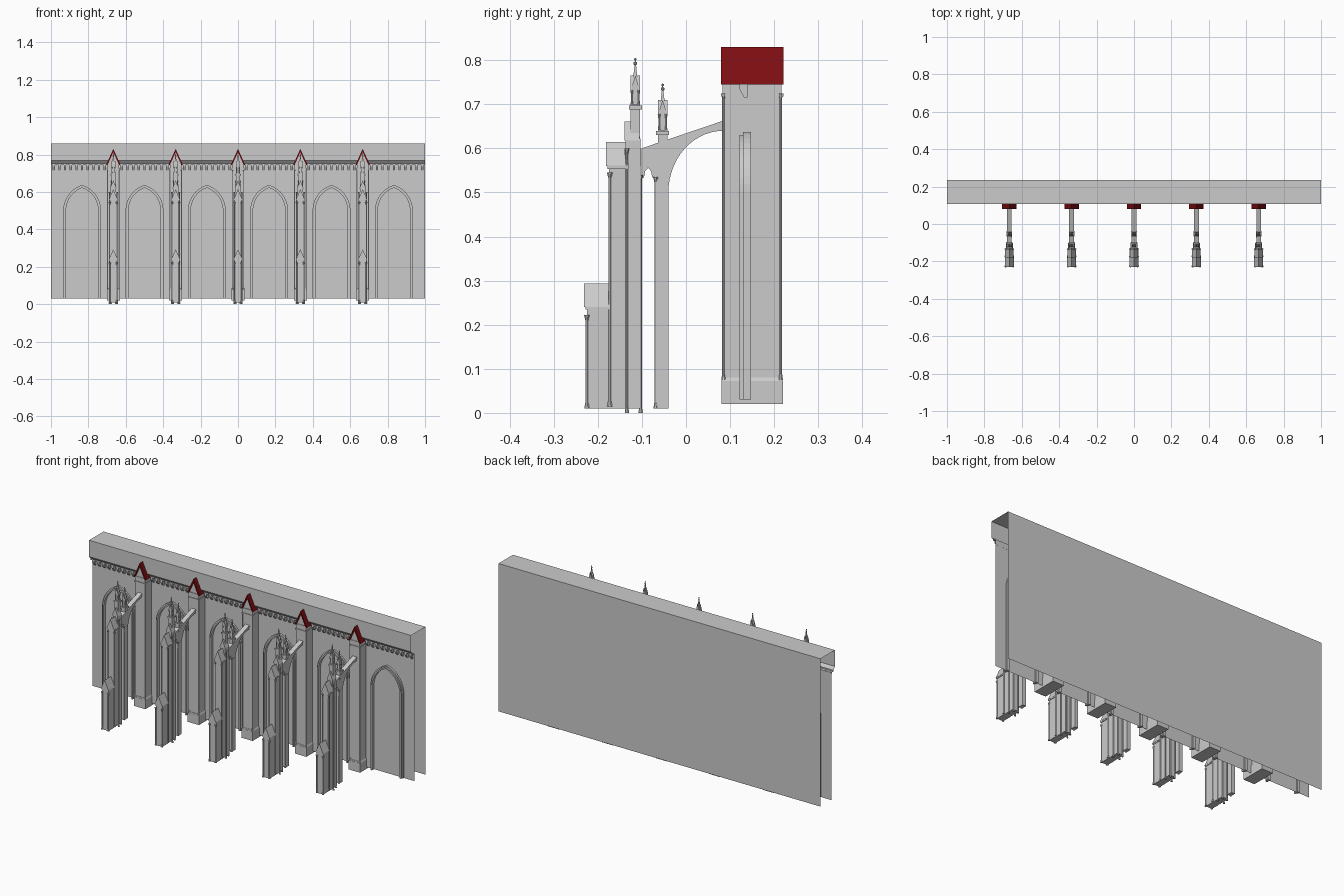
import bpy, bmesh
from math import sin, cos, pi, atan2
from mathutils import Matrix, Vector

if "Cube" in bpy.data.objects:
    bpy.data.objects.remove(bpy.data.objects["Cube"])

BAYS = [i / 3 for i in range(-2, 3)]


def finish(name, bm, xs=(0,), mat=None, recalc=True):
    """Turn a bmesh into one object per x position, sharing the mesh."""
    if recalc:
        bmesh.ops.recalc_face_normals(bm, faces=bm.faces)
    me = bpy.data.meshes.new(name)
    bm.to_mesh(me)
    bm.free()
    if mat:
        me.materials.append(mat)
    for x in xs:
        ob = bpy.data.objects.new(name, me)
        ob.location.x = x
        bpy.context.collection.objects.link(ob)


def prism(bm, pts, axis, a, b):
    """Extrude a 2D profile: axis 'y' takes (x,z), 'x' takes (y,z)."""
    put = (lambda p, t: (p[0], t, p[1])) if axis == 'y' else (lambda p, t: (t, p[0], p[1]))
    lo = [bm.verts.new(put(p, a)) for p in pts]
    hi = [bm.verts.new(put(p, b)) for p in pts]
    bm.faces.new(lo)
    bm.faces.new(hi[::-1])
    n = len(pts)
    for i in range(n):
        bm.faces.new((lo[i], hi[i], hi[(i + 1) % n], lo[(i + 1) % n]))


def box(bm, w, y0, y1, z0, z1):
    prism(bm, [(-w, z0), (w, z0), (w, z1), (-w, z1)], 'y', y0, y1)


def gable(bm, w, y0, y1, z0, z1):
    prism(bm, [(-w, z0), (w, z0), (0, z1)], 'y', y0, y1)


def cone(bm, x, y, z0, z1, r0, r1, n=8):
    m = Matrix.Translation((x, y, (z0 + z1) / 2)) @ Matrix.Rotation(pi / n, 4, 'Z')
    bmesh.ops.create_cone(bm, cap_ends=True, segments=n, radius1=r0, radius2=r1,
                          depth=z1 - z0, matrix=m)


def colonnette(bm, x, y, z0, z1, r=0.0035):
    """Thin shaft with base and capital, on both sides."""
    for s in (-1, 1):
        cone(bm, s * x, y, z0, z1, r, r)
        cone(bm, s * x, y, z0, z0 + 0.012, r * 1.8, r * 1.2)
        cone(bm, s * x, y, z1 - 0.012, z1, r, r * 2)


def arch(w, spring, apex, base, n=10):
    """Pointed arch outline from the left foot to the right foot."""
    h = apex - spring
    r = (w * w + h * h) / (2 * w)
    end = atan2(h, r - w)
    left = [(r - w - r * cos(end * i / n), spring + r * sin(end * i / n)) for i in range(n + 1)]
    return [(-w, base)] + left + [(-x, z) for x, z in left[-2::-1]] + [(w, base)]


def pinnacle(name, y, z0, shaft_z, gable_z, top, w):
    bm = bmesh.new()
    box(bm, w, y - w, y + w, z0, shaft_z)
    box(bm, w * 1.35, y - w * 1.35, y + w * 1.35, shaft_z - 0.012, shaft_z - 0.003)
    k = w * 0.85
    mid = gable_z - 0.032
    box(bm, k * 0.8, y - k * 0.8, y + k * 0.8, shaft_z - 0.003, mid)
    # corner shafts and four little gables
    for sy in (-1, 1):
        colonnette(bm, k * 0.85, y + sy * k * 0.85, shaft_z - 0.003, mid, 0.0018)
    gable(bm, k * 1.1, y - k * 1.15, y + k * 1.15, mid, gable_z)
    prism(bm, [(y - k * 1.1, mid), (y + k * 1.1, mid), (y, gable_z)], 'x', -k * 1.15, k * 1.15)
    # spire and finial
    cone(bm, 0, y, mid, top - 0.004, k * 1.1, 0.001, 4)
    for dz, r in ((0.012, 0.0048), (0.003, 0.0033)):
        bmesh.ops.create_icosphere(bm, subdivisions=1, radius=r,
                                   matrix=Matrix.Translation((0, y, top - dz)))
    finish(name, bm, BAYS)


# Wall shell: open-ended sheet of front, cornice, parapet, top and back
bm = bmesh.new()
shell = [(0.139, 0.03), (0.139, 0.745), (0.121, 0.745), (0.121, 0.752),
         (0.107, 0.768), (0.107, 0.86), (0.235, 0.86), (0.235, 0.03)]
rows = [[bm.verts.new((x, y, z)) for y, z in shell] for x in (-1, 1)]
for i in range(len(shell) - 1):
    bm.faces.new((rows[0][i], rows[1][i], rows[1][i + 1], rows[0][i + 1]))
finish("wall_shell", bm, recalc=False)

# Corbel row under the cornice
bm = bmesh.new()
for i in range(66):
    x = -0.985 + i * 1.97 / 65
    prism(bm, [(0.121, 0.746), (0.121, 0.735), (0.132, 0.715), (0.14, 0.715), (0.14, 0.746)],
          'x', x - 0.006, x + 0.006)
finish("corbels", bm)

# Pointed window surrounds, stepped in two bands
bm = bmesh.new()
for wo, wi, y0 in ((0.101, 0.094, 0.129), (0.094, 0.086, 0.121)):
    outer = arch(wo, 0.50, 0.637 - (0.101 - wo), 0.03)
    inner = arch(wi, 0.50, 0.637 - (0.101 - wi), 0.03)
    for i in range(len(outer) - 1):
        prism(bm, [outer[i], outer[i + 1], inner[i + 1], inner[i]], 'y', y0, 0.147)
bmesh.ops.remove_doubles(bm, verts=bm.verts, dist=1e-5)
finish("window_surround", bm, [(2 * i - 5) / 6 for i in range(6)])

# Wall piers with sloped plinth, corner shafts and cornice
bm = bmesh.new()
box(bm, 0.031, 0.083, 0.217, 0.02, 0.75)
box(bm, 0.035, 0.080, 0.220, 0.02, 0.072)
prism(bm, [(-0.035, 0.072), (0.035, 0.072), (0.031, 0.08), (-0.031, 0.08)], 'y', 0.081, 0.219)
for y in (0.085, 0.215):
    colonnette(bm, 0.030, y, 0.075, 0.725, 0.003)
box(bm, 0.034, 0.079, 0.221, 0.718, 0.724)
gable(bm, 0.032, 0.086, 0.214, 0.745, 0.815)
finish("wall_pier", bm, BAYS)

# Red pier roofs
red = bpy.data.materials.new("red_roof")
red.diffuse_color = (0.2, 0.004, 0.006, 1)
red.use_nodes = True
red.node_tree.nodes["Principled BSDF"].inputs["Base Color"].default_value = red.diffuse_color
bm = bmesh.new()
prism(bm, [(-0.038, 0.745), (0, 0.83), (0.038, 0.745), (0.03, 0.745), (0, 0.812), (-0.03, 0.745)],
      'y', 0.079, 0.221)
finish("pier_roof", bm, BAYS, red)

# Flying arch with pierced pointed opening
bm = bmesh.new()
curve = [(0.085 - 0.125 * sin(pi / 2 * i / 14), 0.5 + 0.14 * cos(pi / 2 * i / 14)) for i in range(15)]
opening = [(-0.072, 0.5), (-0.072, 0.53), (-0.077, 0.535), (-0.079, 0.548), (-0.086, 0.556),
           (-0.093, 0.548), (-0.095, 0.535), (-0.101, 0.53)]
prism(bm, [(-0.101, 0.595), (0.085, 0.655)] + curve + opening, 'x', -0.010, 0.010)
prism(bm, [(-0.101, 0.592), (0.085, 0.654), (0.085, 0.663), (-0.101, 0.600)], 'x', -0.013, 0.013)
finish("flying_arch", bm, BAYS)

# Inner slender pier
bm = bmesh.new()
box(bm, 0.011, -0.070, -0.040, 0.01, 0.53)
colonnette(bm, 0.008, -0.069, 0.01, 0.535, 0.003)
finish("inner_pier", bm, BAYS)

# Outer stepped buttress with gabled offsets
bm = bmesh.new()
box(bm, 0.019, -0.175, -0.103, 0.01, 0.56)
box(bm, 0.016, -0.14, -0.102, 0.56, 0.60)
gable(bm, 0.023, -0.181, -0.13, 0.56, 0.615)
box(bm, 0.023, -0.178, -0.130, 0.553, 0.561)
box(bm, 0.020, -0.225, -0.174, 0.01, 0.24)
gable(bm, 0.024, -0.231, -0.175, 0.24, 0.293)
box(bm, 0.023, -0.228, -0.175, 0.234, 0.241)
colonnette(bm, 0.019, -0.225, 0.01, 0.222)
colonnette(bm, 0.019, -0.173, 0.015, 0.545)
colonnette(bm, 0.013, -0.103, 0.0, 0.54, 0.003)
colonnette(bm, 0.020, -0.134, 0.0, 0.60, 0.003)
# upper gabled step behind the pinnacle foot
box(bm, 0.015, -0.137, -0.103, 0.58, 0.622)
gable(bm, 0.018, -0.139, -0.105, 0.618, 0.661)
finish("outer_buttress", bm, BAYS)

# Pinnacles
pinnacle("outer_pinnacle", -0.115, 0.59, 0.70, 0.765, 0.805, 0.011)
pinnacle("inner_pinnacle", -0.053, 0.59, 0.642, 0.71, 0.747, 0.011)
